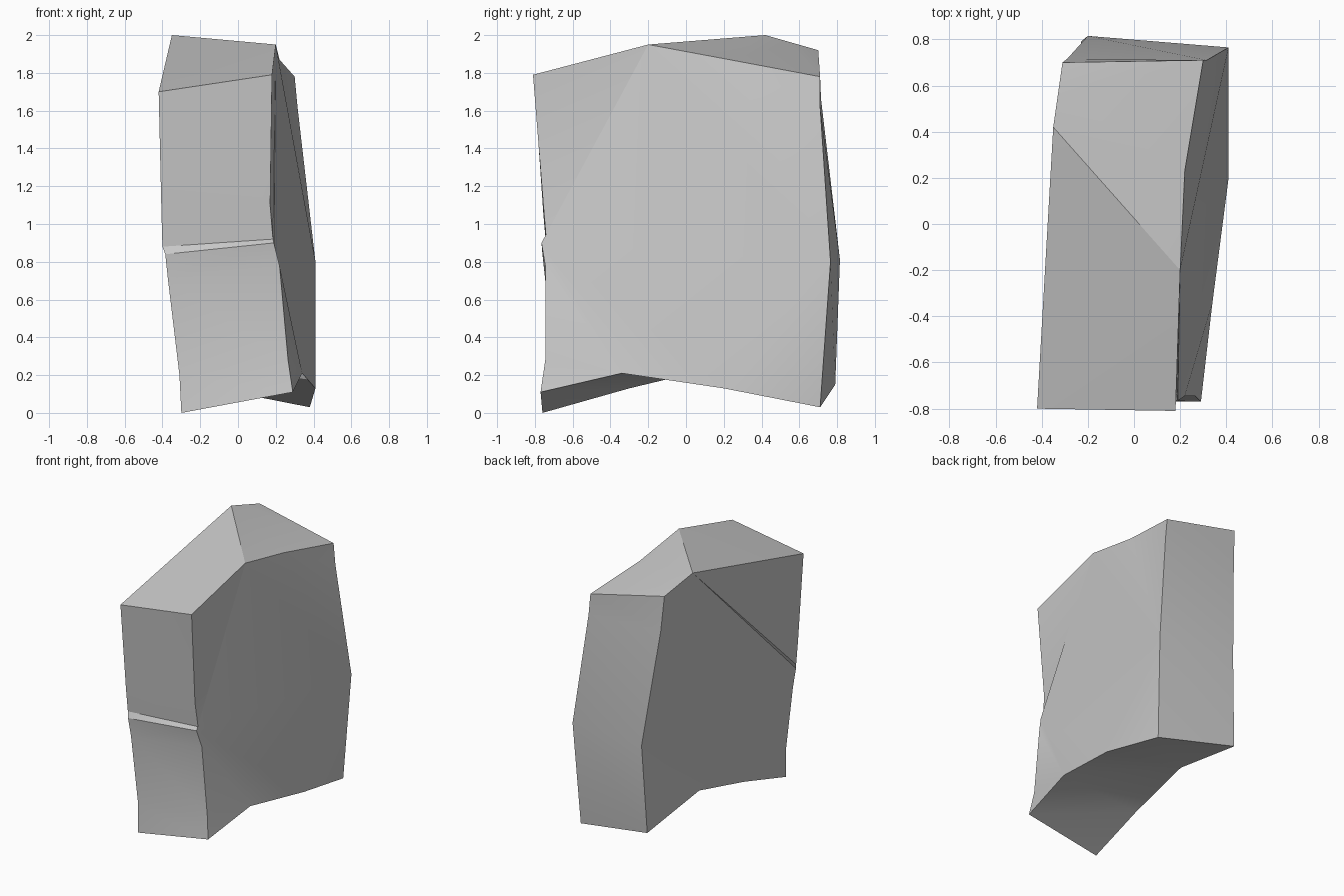
import bpy
import bmesh
import math

cube = bpy.data.objects.get("Cube")
if cube:
    bpy.data.objects.remove(cube, do_unlink=True)

# Single stone colour
stone = bpy.data.materials.new("pale grey stone")
stone.use_nodes = True
grey = (0.58, 0.58, 0.58, 1)
stone.diffuse_color = grey
stone.node_tree.nodes["Principled BSDF"].inputs["Base Color"].default_value = grey

# Rim of the slab: each station pairs a point on the +x face with one on the -x face
rim = {
    "front_top": ((.18, -.81, 1.79), (-.42, -.80, 1.70)),
    "front_upper": ((.17, -.755, 1.1), (-.405, -.755, 1.05)),
    "groove": ((.185, -.74, .92), (-.4, -.74, .88)),
    "lip": ((.19, -.765, .9), (-.385, -.76, .84)),
    "front_lower": ((.22, -.745, .78), (-.37, -.745, .7)),
    "front_foot": ((.265, -.745, .28), (-.31, -.745, .2)),
    "front_base": ((.29, -.77, .11), (-.3, -.76, 0)),
    "under_arch": ((.34, -.34, .21), (-.27, -.3, .13)),
    "under_back": ((.41, .2, .13), (-.25, .2, .25)),
    "back_base": ((.38, .71, .03), (-.23, .79, .15)),
    "back_ridge": ((.41, .765, .8), (-.2, .815, .81)),
    "back_upper": ((.315, .71, 1.62), (-.29, .715, 1.66)),
    "back_top": ((.3, .71, 1.78), (-.31, .7, 1.92)),
    "top_shoulder": ((.22, .23, 1.87), (-.33, .56, 1.96)),
    "top_ridge": ((.2, -.2, 1.95), (-.35, .42, 2)),
}
names = list(rim)

bm = bmesh.new()
right = [bm.verts.new(pair[0]) for pair in rim.values()]
left = [bm.verts.new(pair[1]) for pair in rim.values()]

# Narrow faces around the rim
count = len(names)
for i in range(count):
    j = (i + 1) % count
    bm.faces.new((right[i], right[j], left[j], left[i]))

# Broad faces, creased from the lip to the back ridge and down to the base
lip, under, ridge = (names.index(n) for n in ("lip", "under_back", "back_ridge"))
for side in (right, left):
    bm.faces.new(side[ridge:] + side[:lip + 1])
    bm.faces.new(side[lip:under + 1] + [side[ridge]])
    bm.faces.new(side[under:ridge + 1])

bmesh.ops.triangulate(bm, faces=bm.faces[:], quad_method="BEAUTY", ngon_method="BEAUTY")
bmesh.ops.recalc_face_normals(bm, faces=bm.faces[:])

mesh = bpy.data.meshes.new("stone_slab")
bm.to_mesh(mesh)
bm.free()
mesh.materials.append(stone)
slab = bpy.data.objects.new("stone_slab", mesh)
bpy.context.collection.objects.link(slab)

# Soft facets with crisp outer edges
bpy.ops.object.select_all(action="DESELECT")
slab.select_set(True)
bpy.context.view_layer.objects.active = slab
bpy.ops.object.shade_smooth_by_angle(angle=math.radians(30))
